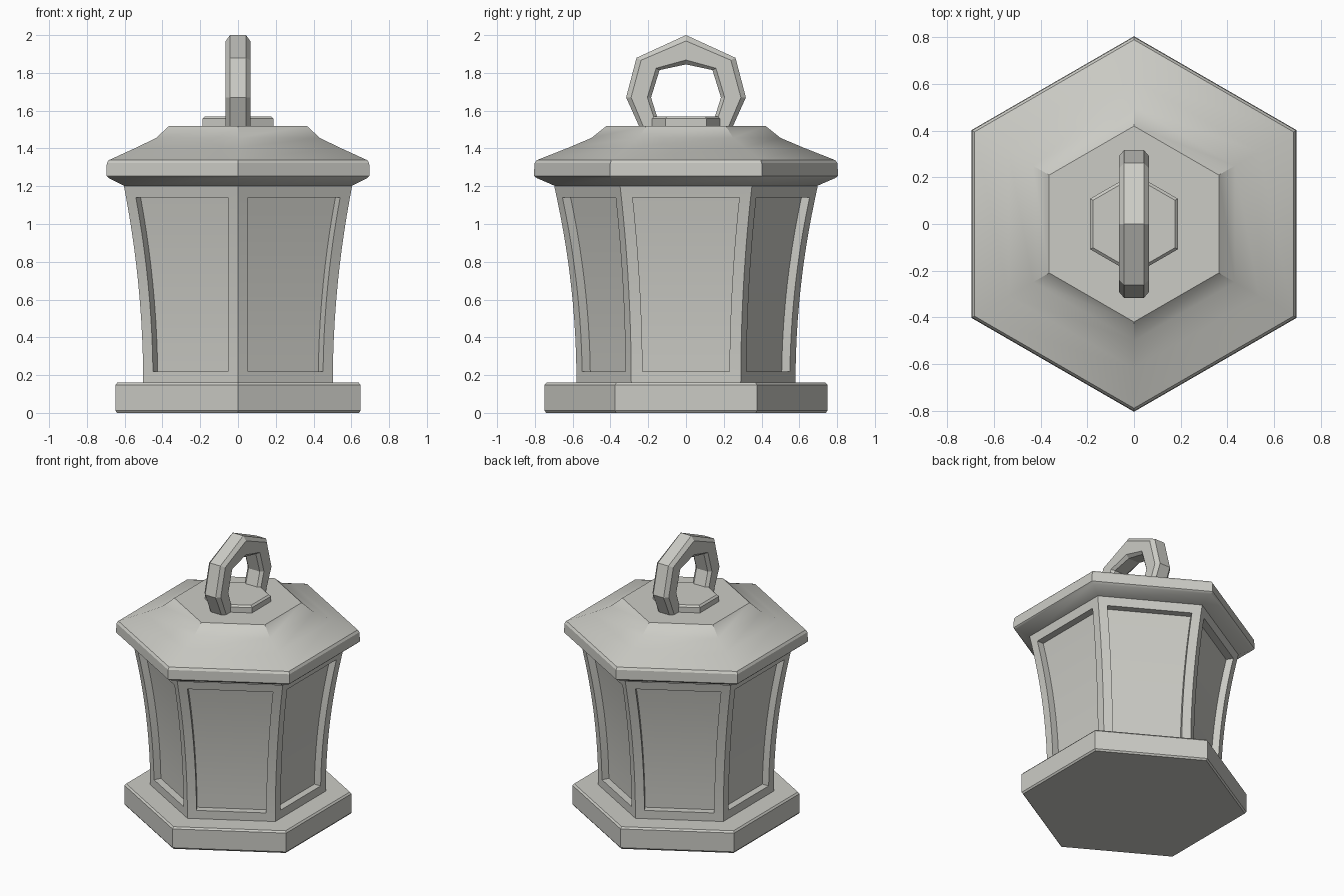
import bpy
import bmesh
from math import radians, sin, cos, tan
from mathutils import Vector, Matrix

cube = bpy.data.objects.get("Cube")
if cube:
    bpy.data.objects.remove(cube, do_unlink=True)

stone = bpy.data.materials.new("pale_grey_stone")
stone.use_nodes = True
colour = (0.6, 0.6, 0.56, 1)
stone.diffuse_color = colour
stone.node_tree.nodes["Principled BSDF"].inputs["Base Color"].default_value = colour


def finish(bm, name):
    """Weld, orient and link a part with smooth faces and sharp corners."""
    bmesh.ops.remove_doubles(bm, verts=bm.verts, dist=0.0005)
    bmesh.ops.recalc_face_normals(bm, faces=bm.faces)
    mesh = bpy.data.meshes.new(name)
    bm.to_mesh(mesh)
    bm.free()
    mesh.materials.append(stone)
    obj = bpy.data.objects.new(name, mesh)
    bpy.context.collection.objects.link(obj)
    bpy.ops.object.select_all(action='DESELECT')
    obj.select_set(True)
    bpy.context.view_layer.objects.active = obj
    bpy.ops.object.shade_smooth_by_angle(angle=radians(30))
    return obj


def skin(bm, loops):
    """Join closed loops of points with quads and cap both ends."""
    rows = [[bm.verts.new(p) for p in loop] for loop in loops]
    n = len(rows[0])
    for low, high in zip(rows, rows[1:]):
        for i in range(n):
            j = (i + 1) % n
            bm.faces.new((low[i], low[j], high[j], high[i]))
    bm.faces.new(rows[0])
    bm.faces.new(rows[-1])


def hex_part(name, profile):
    """Six-sided solid from (corner radius, height) pairs."""
    bm = bmesh.new()
    angles = [radians(30 + 60 * i) for i in range(6)]
    skin(bm, [[(r * cos(a), r * sin(a), z) for a in angles] for r, z in profile])
    return finish(bm, name)


# Base, roof and the small plate under the ring
hex_part("base", [(0.74, 0), (0.75, 0.012), (0.75, 0.148), (0.738, 0.16)])
hex_part("roof", [(0.69, 1.2), (0.79, 1.243), (0.805, 1.255), (0.802, 1.322),
                  (0.79, 1.338), (0.62, 1.405), (0.5, 1.456), (0.42, 1.52)])
hex_part("ring_plate", [(0.217, 1.51), (0.217, 1.558), (0.203, 1.57)])

# Flared body: six framed sides with recessed windows
BOTTOM, TOP, FRAME, DEPTH, STEPS = 0.16, 1.2, 0.06, 0.05, 10


def row(z):
    """Points across one side: corner, window edge, recessed edge, mirrored."""
    t = (z - BOTTOM) / (TOP - BOTTOM)
    x = 0.502 + 0.102 * t * t
    half = x * tan(radians(30))
    win = half - FRAME
    across = [(x, -half), (x, -win), (x - DEPTH, -win),
              (x - DEPTH, win), (x, win), (x, half)]
    return [Vector((px, py, z)) for px, py in across]


sill, head = BOTTOM + FRAME, TOP - FRAME
rows = [row(sill + (head - sill) * i / STEPS) for i in range(STEPS + 1)]
bm = bmesh.new()
for side in range(6):
    turn = Matrix.Rotation(radians(60 * side), 3, 'Z')

    def quad(*points):
        bm.faces.new([bm.verts.new(turn @ p) for p in points])

    for low, high in zip(rows, rows[1:]):
        for i in range(5):
            quad(low[i], low[i + 1], high[i + 1], high[i])
    for low, high in ((row(BOTTOM), rows[0]), (rows[-1], row(TOP))):
        for i, j in ((0, 1), (1, 4), (4, 5)):
            quad(low[i], low[j], high[j], high[i])
    for edge in (rows[0], rows[-1]):
        quad(edge[1], edge[4], edge[3], edge[2])
finish(bm, "body")

# Faceted hanging ring with chamfered edges
outer = [(0.245, 1.51), (0.317, 1.67), (0.262, 1.88), (0, 2.0)]
inner = [(0.135, 1.51), (0.185, 1.67), (0.14, 1.815), (0, 1.845)]
section = [(-0.042, 0), (0.042, 0), (0.065, 0.2), (0.065, 0.85),
           (0.045, 1), (-0.045, 1), (-0.065, 0.85), (-0.065, 0.2)]
stations = [(Vector(o), Vector(i)) for o, i in zip(outer, inner)]
flip = Vector((-1, 1))
stations += [(o * flip.x + Vector((0, 2 * o.y)), i * flip.x + Vector((0, 2 * i.y)))
             for o, i in reversed(stations[:-1])]
loops = []
for o, i in stations:
    points = [(x, o.lerp(i, f)) for x, f in section]
    loops.append([(x, p.x, p.y) for x, p in points])
bm = bmesh.new()
skin(bm, loops)
ring = finish(bm, "hanging_ring")
ring.data.shade_flat()
